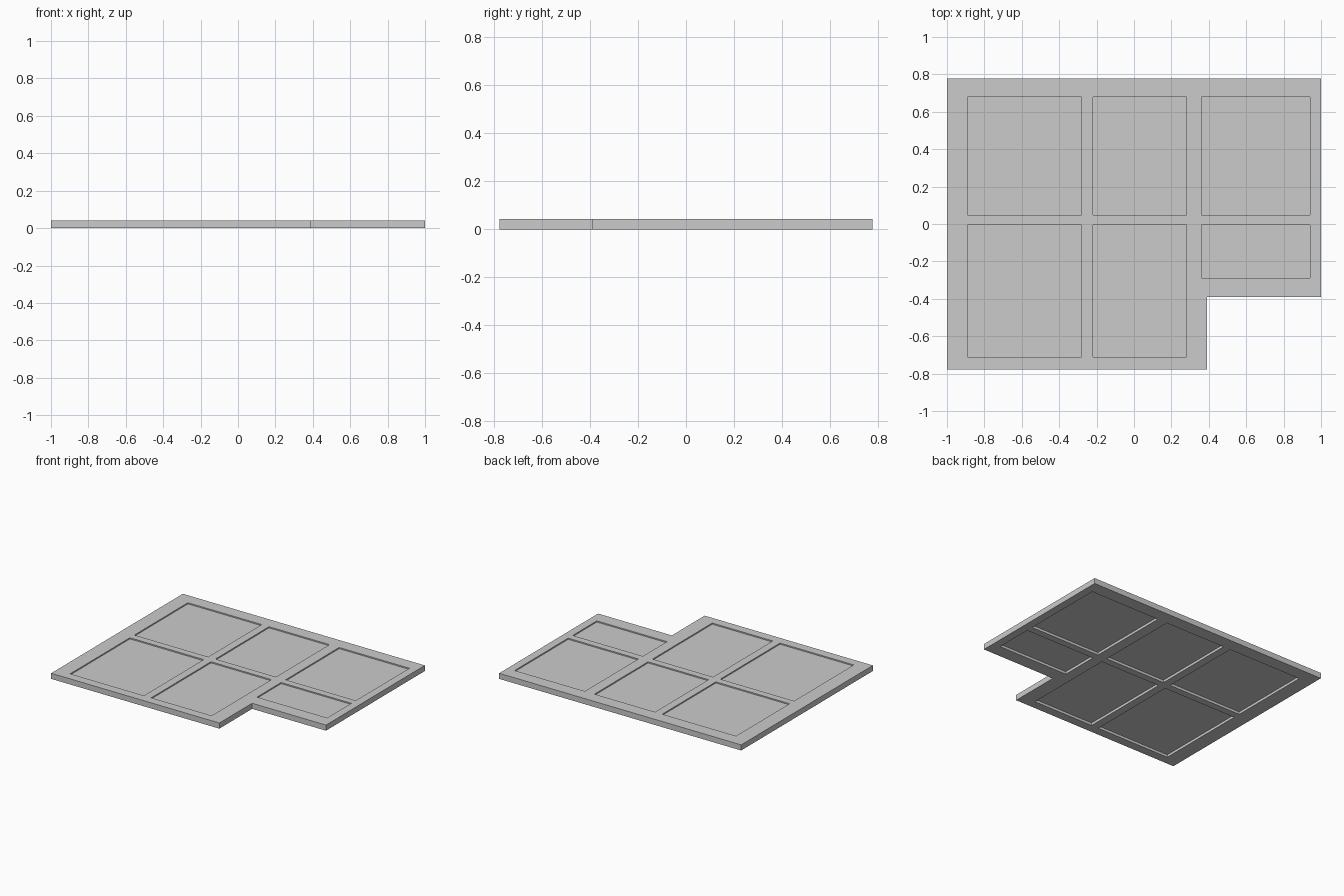
import bpy, bmesh

if "Cube" in bpy.data.objects:
    bpy.data.objects.remove(bpy.data.objects["Cube"])

H = 0.042                       # frame thickness
PANEL_Z = (0.019, 0.033)        # infill, recessed on both sides
XS = [-1, -0.89, -0.28, -0.22, 0.28, 0.36, 0.39, 0.94, 1]
YS = [-0.777, -0.71, -0.39, -0.29, -0.005, 0.048, 0.68, 0.777]

# panel openings: x0, x1, y0, y1
OPENINGS = []
for x0, x1, low in ((-0.89, -0.28, -0.71), (-0.22, 0.28, -0.71), (0.36, 0.94, -0.29)):
    OPENINGS += [(x0, x1, 0.048, 0.68), (x0, x1, low, -0.005)]


def finish(bm, name):
    bmesh.ops.recalc_face_normals(bm, faces=bm.faces)
    mesh = bpy.data.meshes.new(name)
    bm.to_mesh(mesh)
    bm.free()
    obj = bpy.data.objects.new(name, mesh)
    bpy.context.collection.objects.link(obj)
    return obj


def solid(x, y):
    if x > 0.39 and y < -0.39:      # notched corner
        return False
    return not any(a < x < b and c < y < d for a, b, c, d in OPENINGS)


# L-shaped frame with dividing bars, one continuous piece
bm = bmesh.new()
verts = [[bm.verts.new((x, y, 0)) for y in YS] for x in XS]
for i in range(len(XS) - 1):
    for j in range(len(YS) - 1):
        if solid((XS[i] + XS[i + 1]) / 2, (YS[j] + YS[j + 1]) / 2):
            bm.faces.new((verts[i][j], verts[i + 1][j], verts[i + 1][j + 1], verts[i][j + 1]))
bmesh.ops.delete(bm, geom=[v for v in bm.verts if not v.link_faces], context='VERTS')
ext = bmesh.ops.extrude_face_region(bm, geom=bm.faces[:], use_keep_orig=True)
bmesh.ops.translate(bm, vec=(0, 0, H),
                    verts=[g for g in ext["geom"] if isinstance(g, bmesh.types.BMVert)])
finish(bm, "frame")

# thin recessed panels, edges let slightly into the frame
for n, (x0, x1, y0, y1) in enumerate(OPENINGS):
    bm = bmesh.new()
    bmesh.ops.create_cube(bm, size=1)
    size = (x1 - x0 + 0.006, y1 - y0 + 0.006, PANEL_Z[1] - PANEL_Z[0])
    bmesh.ops.scale(bm, vec=size, verts=bm.verts)
    bmesh.ops.translate(bm, vec=((x0 + x1) / 2, (y0 + y1) / 2, sum(PANEL_Z) / 2), verts=bm.verts)
    finish(bm, f"panel_{n + 1}")
